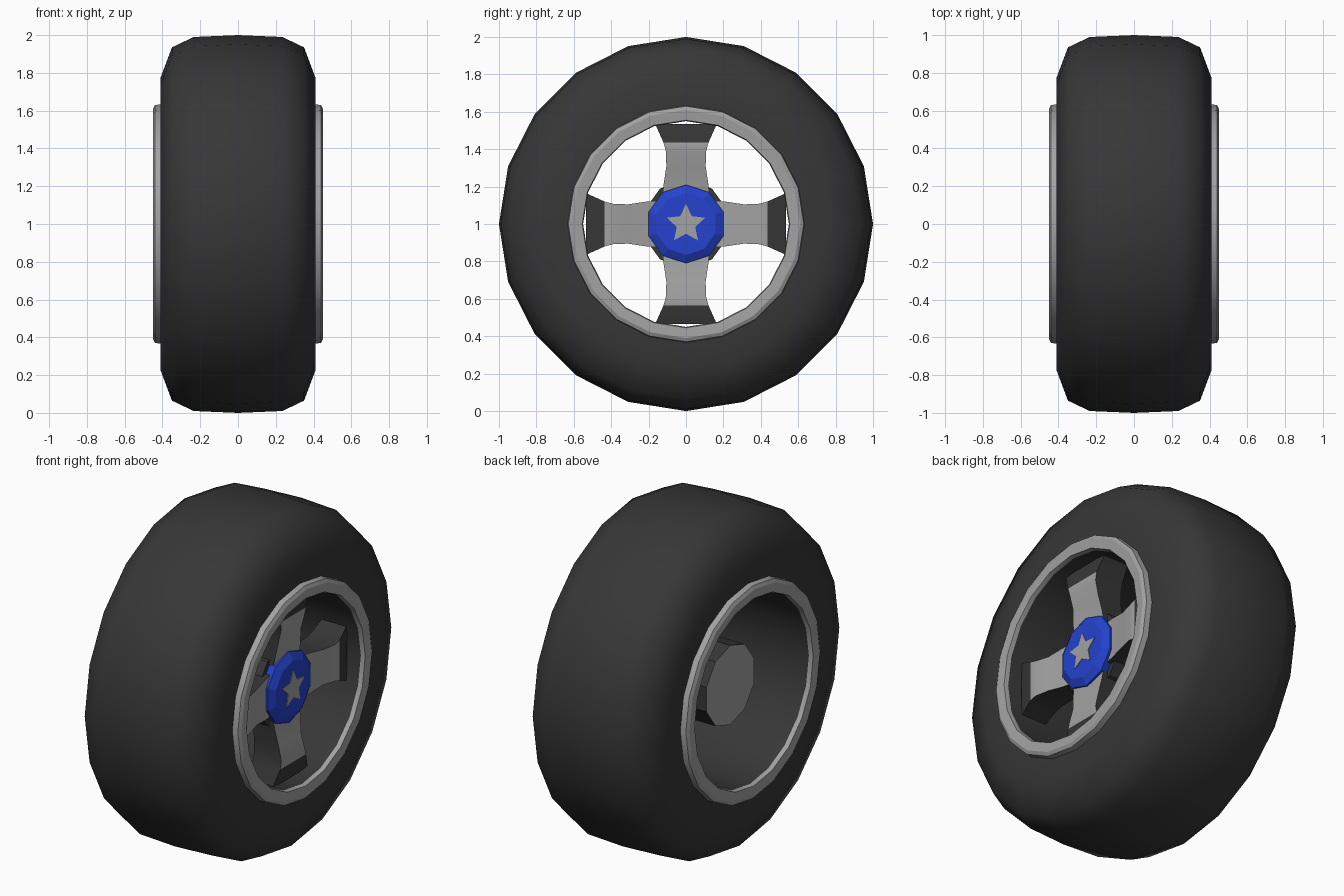
import bpy, bmesh, math
from mathutils import Matrix

if "Cube" in bpy.data.objects:
    bpy.data.objects.remove(bpy.data.objects["Cube"])

CZ = 1.0  # axle height


def material(name, rgb):
    m = bpy.data.materials.new(name)
    m.diffuse_color = (*rgb, 1)
    m.use_nodes = True
    m.node_tree.nodes["Principled BSDF"].inputs["Base Color"].default_value = m.diffuse_color
    return m


RUBBER = material("dark rubber", (0.038, 0.038, 0.038))
METAL = material("grey metal", (0.36, 0.36, 0.36))
BLUE = material("blue paint", (0.018, 0.055, 0.62))


def finish(name, bm, mats, angle=None):
    bmesh.ops.remove_doubles(bm, verts=bm.verts, dist=0.0005)
    me = bpy.data.meshes.new(name)
    bm.to_mesh(me)
    bm.free()
    for m in mats:
        me.materials.append(m)
    ob = bpy.data.objects.new(name, me)
    ob.location.z = CZ
    bpy.context.collection.objects.link(ob)
    if angle:
        bpy.ops.object.select_all(action='DESELECT')
        ob.select_set(True)
        bpy.context.view_layer.objects.active = ob
        bpy.ops.object.shade_smooth_by_angle(angle=math.radians(angle))
    return ob


def lathe(name, profile, sides, mats, rule=lambda i: 0, angle=None):
    """Spin (x, radius) points around the x axle, one vertex straight up."""
    bm = bmesh.new()
    rings = []
    for x, r in profile:
        rings.append([bm.verts.new((x, r * math.cos(a), r * math.sin(a)))
                      for a in (math.pi / 2 + k * math.tau / sides for k in range(sides))])
    for i in range(len(rings) - 1):
        a, b = rings[i], rings[i + 1]
        for k in range(sides):
            n = (k + 1) % sides
            f = bm.faces.new((a[k], a[n], b[n], b[k]))
            f.material_index = rule(i)
    return finish(name, bm, mats, angle)


# Tyre: rounded tread with flat side walls
half = [(0.235, 0.99), (0.35, 0.935), (0.41, 0.775), (0.405, 0.60)]
tyre = [(-x, r) for x, r in reversed(half)] + [(0, 1.0)] + half
lathe("tyre", tyre, 20, [RUBBER], angle=70)

# Rim: grey lips on both sides, dark barrel between them
lip = [(0.39, 0.635), (0.44, 0.63), (0.45, 0.61), (0.445, 0.555), (0.42, 0.55)]
rim = lip + [(-x, r) for x, r in reversed(lip)]
lathe("rim", rim, 20, [METAL, RUBBER], lambda i: 1 if i == 4 else 0, angle=30)

# Hub: dark drum with a grey back disc
lathe("hub", [(-0.29, 0), (-0.29, 0.235), (0.29, 0.235), (0.29, 0)], 10,
      [RUBBER, METAL], lambda i: 1 if i == 0 else 0)

# Spokes: flared, grey in front, dark on the sides and outer ends
rows = [(0.14, 0.125, 0.315), (0.21, 0.12, 0.325), (0.31, 0.105, 0.34),
        (0.39, 0.108, 0.36), (0.435, 0.12, 0.362), (0.535, 0.165, 0.34)]
BACK = 0.18
bm = bmesh.new()
for q in range(4):
    rot = Matrix.Rotation(q * math.pi / 2, 3, 'X')
    secs = []
    for r, w, xf in rows:
        pts = ((xf, -w, r), (xf, w, r), (BACK, w, r), (BACK, -w, r))
        secs.append([bm.verts.new(rot @ Matrix.Identity(3) @ bpy_v) for bpy_v in
                     (Matrix.Translation(p).translation for p in pts)])
    for i in range(len(secs) - 1):
        for k in range(4):
            n = (k + 1) % 4
            f = bm.faces.new((secs[i][k], secs[i][n], secs[i + 1][n], secs[i + 1][k]))
            f.material_index = 0 if k == 0 and i < len(secs) - 2 else 1
    for s in (secs[0], secs[-1]):
        bm.faces.new(s).material_index = 1
bmesh.ops.recalc_face_normals(bm, faces=bm.faces)
finish("spokes", bm, [METAL, RUBBER], angle=30)

# Centre cap with bevelled edge
lathe("centre_cap", [(0.29, 0), (0.29, 0.205), (0.335, 0.21), (0.36, 0.165), (0.36, 0)],
      10, [BLUE])

# Painted star on the cap, as a thin plate
bm = bmesh.new()
star = []
for k in range(10):
    a = math.pi / 2 + k * math.pi / 5
    r = 0.108 if k % 2 == 0 else 0.052
    star.append(bm.verts.new((0.359, r * math.cos(a), r * math.sin(a))))
face = bm.faces.new(star)
ext = bmesh.ops.extrude_face_region(bm, geom=[face])
for v in ext["geom"]:
    if isinstance(v, bmesh.types.BMVert):
        v.co.x += 0.005
bmesh.ops.recalc_face_normals(bm, faces=bm.faces)
finish("cap_star", bm, [METAL])
